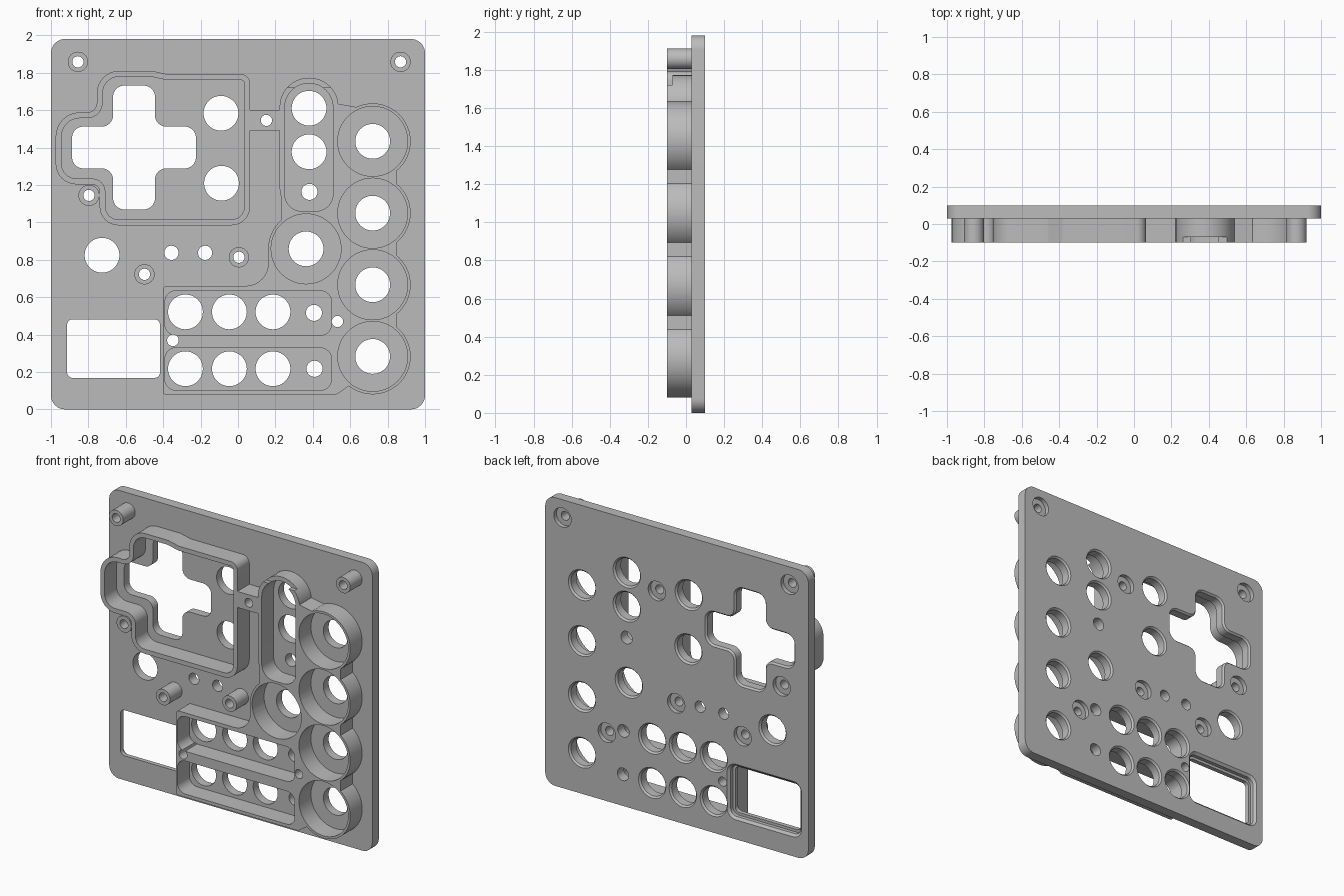
import bpy, bmesh, math
from mathutils import Vector

cube = bpy.data.objects.get("Cube")
if cube:
    bpy.data.objects.remove(cube)

FRONT, FACE, BACK = -0.1, 0.03, 0.1
EMBED = 0.035

grey = bpy.data.materials.new("matte grey")
grey.use_nodes = True
grey.diffuse_color = (0.5, 0.5, 0.5, 1)
grey.node_tree.nodes["Principled BSDF"].inputs["Base Color"].default_value = grey.diffuse_color


# Outline helpers: each returns a function of the outward offset
def circle(x, z, r, n=48):
    def loop(off=0):
        return [(x + (r + off) * math.cos(math.tau * i / n),
                 z + (r + off) * math.sin(math.tau * i / n)) for i in range(n)]
    return loop


def rounded(corners, steps=8):
    """Counter-clockwise polygon of (x, z, fillet radius)."""
    def loop(off=0):
        pts = []
        for i, (x, z, r) in enumerate(corners):
            p = Vector((x, z))
            d1 = (p - Vector(corners[i - 1][:2])).normalized()
            d2 = (Vector(corners[(i + 1) % len(corners)][:2]) - p).normalized()
            n1, n2 = Vector((d1.y, -d1.x)), Vector((d2.y, -d2.x))
            p = p + (n1 + n2) / (1 + n1.dot(n2)) * off
            turn = math.atan2(d1.x * d2.y - d1.y * d2.x, d1.dot(d2))
            side = 1 if turn > 0 else -1
            rad = r + side * off if r else 0
            if rad <= 0.001:
                pts.append(p[:])
                continue
            start = p - d1 * rad * math.tan(abs(turn) / 2)
            centre = start - n1 * rad * side
            a0 = math.atan2(start.y - centre.y, start.x - centre.x)
            for k in range(steps + 1):
                a = a0 + turn * k / steps
                pts.append((centre.x + rad * math.cos(a), centre.y + rad * math.sin(a)))
        return pts
    return loop


def rect(x0, x1, z0, z1, r):
    return rounded([(x0, z0, r), (x1, z0, r), (x1, z1, r), (x0, z1, r)])


def solid(loop, rings, name="helper"):
    """Stack of outlines, rings = (y, offset) from front to back."""
    bm = bmesh.new()
    rows = [[bm.verts.new((x, y, z)) for x, z in loop(off)] for y, off in rings]
    n = len(rows[0])
    for a, b in zip(rows, rows[1:]):
        for i in range(n):
            j = (i + 1) % n
            bm.faces.new((a[i], a[j], b[j], b[i]))
    bm.faces.new(rows[0])
    bm.faces.new(rows[-1][::-1])
    bmesh.ops.recalc_face_normals(bm, faces=bm.faces[:])
    mesh = bpy.data.meshes.new(name)
    bm.to_mesh(mesh)
    bm.free()
    mesh.materials.append(grey)
    ob = bpy.data.objects.new(name, mesh)
    bpy.context.collection.objects.link(ob)
    return ob


def combine(name, solids, cutters):
    """Union the solids, subtract the cutters, drop the helpers."""
    base = solids[0]
    base.name = name
    for op, group in (("UNION", solids[1:]), ("DIFFERENCE", cutters)):
        for ob in group:
            ob.hide_render = True
            mod = base.modifiers.new(op, "BOOLEAN")
            mod.operation, mod.object, mod.solver = op, ob, "EXACT"
    graph = bpy.context.evaluated_depsgraph_get()
    mesh = bpy.data.meshes.new_from_object(base.evaluated_get(graph))
    base.modifiers.clear()
    base.data = mesh
    for ob in solids[1:] + cutters:
        bpy.data.objects.remove(ob)
    bpy.ops.object.select_all(action="DESELECT")
    base.select_set(True)
    bpy.context.view_layer.objects.active = base
    bpy.ops.object.shade_smooth_by_angle(angle=math.radians(30))


def wall(loop):
    return solid(loop, [(FRONT, 0), (EMBED, 0)])


def pocket(loop, off=0):
    return solid(loop, [(FRONT - 0.1, off), (EMBED + 0.05, off)])


# Layout
column = [(0.72, z) for z in (1.433, 1.049, 0.666, 0.283)]
single = (0.364, 0.858)
rows = [(x, z) for z in (0.521, 0.217) for x in (-0.281, -0.046, 0.187)]
pair = [(0.38, 1.61), (0.38, 1.377)]
pad_buttons = [(-0.091, 1.583), (-0.088, 1.209)]
buttons = column + [single] + rows + pair + pad_buttons + [(-0.727, 0.824)]
leds = [(0.406, 0.516), (0.409, 0.217), (0.382, 1.163)]
small_leds = [(-0.356, 0.837), (-0.176, 0.837)]
standoffs = [(-0.856, 1.858), (0.869, 1.858), (-0.5, 0.722), (0.005, 0.813)]
screws = [(0.152, 1.545), (-0.797, 1.144), (0.532, 0.47)]
plain_screw = (-0.348, 0.369)

# Cross-shaped opening
cx, cz, long, arm, r = -0.556, 1.4, 0.331, 0.112, 0.06
quarter = [(long, -arm, r), (long, arm, r), (arm, arm, r)]
cross_pts = []
for k in range(4):
    c, s = round(math.cos(k * math.pi / 2)), round(math.sin(k * math.pi / 2))
    cross_pts += [(cx + c * u - s * v, cz + s * u + c * v, q) for u, v, q in quarter]
cross = rounded(cross_pts)

# Face plate with its openings
chamfer = [(0, 0), (BACK - 0.012, 0), (BACK + 0.01, 0.02)]
straight = [(0, 0), (BACK + 0.1, 0)]
counterbore = [(0, 0), (0.07, 0), (0.07, 0.036), (BACK + 0.1, 0.036)]
window_steps = [(0, 0), (0.06, 0), (0.06, 0.018), (0.085, 0.018), (BACK + 0.005, 0.04)]
plate_cuts = [solid(circle(x, z, 0.093), chamfer) for x, z in buttons]
plate_cuts += [solid(circle(x, z, 0.043), straight) for x, z in leds]
plate_cuts += [solid(circle(x, z, 0.038), straight) for x, z in small_leds]
plate_cuts += [solid(circle(x, z, 0.03), counterbore) for x, z in standoffs + screws]
plate_cuts += [solid(circle(*plain_screw, 0.031), straight),
               solid(cross, chamfer),
               solid(rect(-0.914, -0.417, 0.168, 0.481, 0.03), window_steps)]
plate = solid(rect(-1, 1, 0, 1.98, 0.075), [(FACE, 0), (BACK, 0)])
combine("face_plate", [plate], plate_cuts)

# Raised housing walls
pad_wall = rounded([(-0.74, 0.984, 0.1), (0.065, 0.984, 0.1), (0.065, 1.792, 0.05),
                    (-0.38, 1.792, 0.05), (-0.46, 1.81, 0.05), (-0.755, 1.81, 0.12),
                    (-0.755, 1.588, 0.05), (-0.975, 1.588, 0.13), (-0.975, 1.203, 0.11),
                    (-0.74, 1.203, 0.04)])
core = rounded([(-0.4, 0.08, 0.01), (0.53, 0.08, 0.03), (0.6, 0.13, 0), (0.72, 0.15, 0),
                (0.85, 0.283, 0), (0.85, 1.433, 0), (0.72, 1.6, 0), (0.5, 1.64, 0),
                (0.23, 1.5, 0), (0.23, 1.0, 0), (0.162, 0.86, 0), (0.162, 0.66, 0.12),
                (-0.4, 0.66, 0.02)])
walls = [wall(core), wall(pad_wall), wall(circle(*screws[1], 0.056)),
         wall(rect(0.222, 0.538, 1.03, 1.773, 0.157)),
         wall(rect(0.04, 0.31, 1.49, 1.6, 0.01)), wall(circle(*single, 0.203))]
walls += [wall(circle(x, z, 0.203)) for x, z in column]

# Pockets, screw holes and the cable notch
slot = rounded([(0.25, 1.06, 0.09), (0.508, 1.06, 0.09),
                (0.508, 1.743, 0.128), (0.25, 1.743, 0.128)])
housing_cuts = [pocket(pad_wall, -0.031), pocket(slot)]
housing_cuts += [pocket(circle(x, z, 0.187)) for x, z in column + [single]]
housing_cuts += [pocket(rect(-0.391, 0.5, z0, z1, 0.06))
                 for z0, z1 in ((0.396, 0.634), (0.102, 0.329))]
housing_cuts += [pocket(circle(x, z, 0.03)) for x, z in screws]
housing_cuts += [pocket(circle(*plain_screw, 0.031)),
                 solid(rect(0.251, 0.507, 1.72, 1.85, 0), [(FRONT - 0.1, 0), (-0.07, 0)])]
combine("button_housing", walls, housing_cuts)

# Mounting standoffs
for x, z in standoffs:
    combine("standoff", [wall(circle(x, z, 0.054))], [pocket(circle(x, z, 0.03))])
